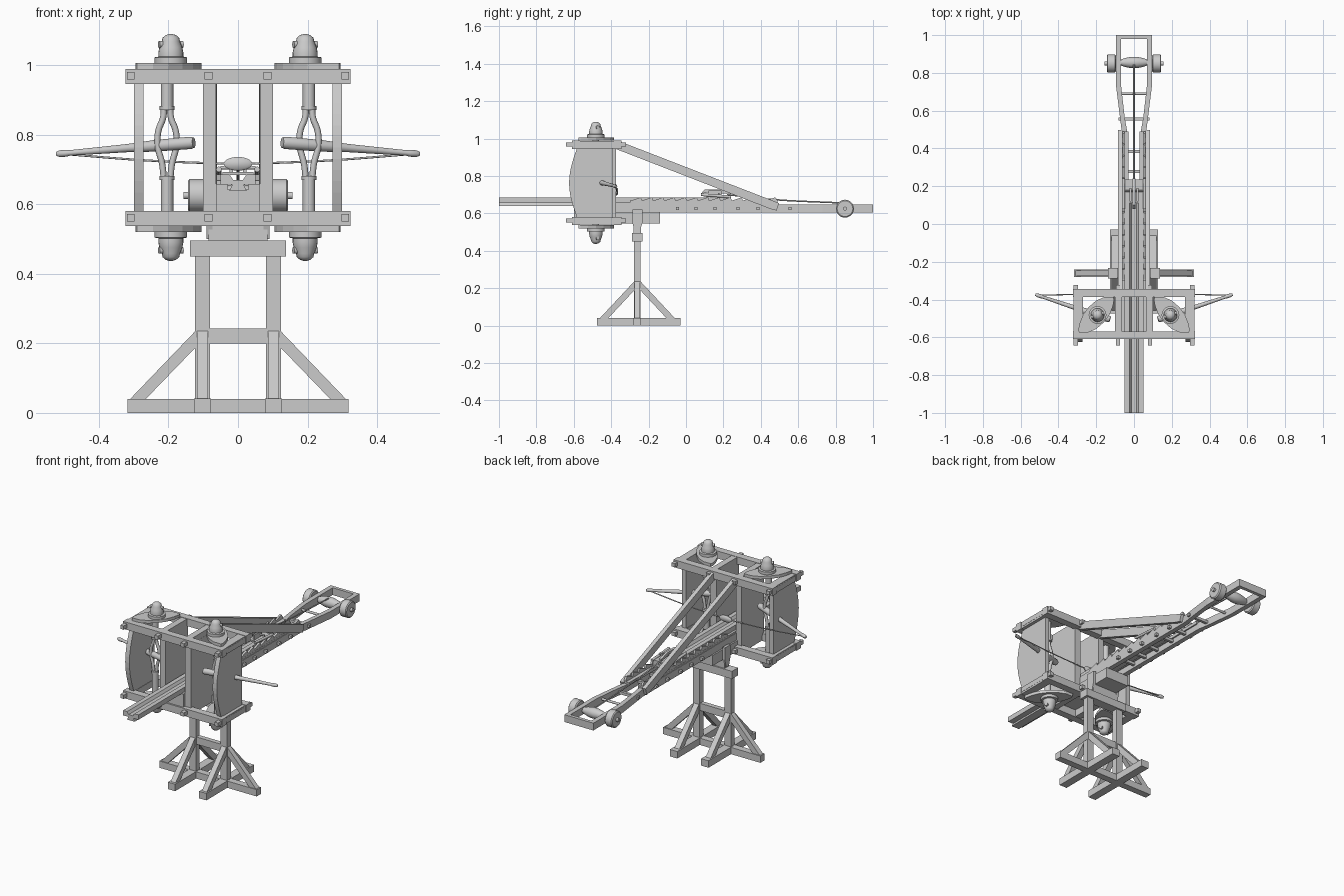
import bpy, bmesh, math
from mathutils import Vector, Matrix

grey = bpy.data.materials.new("weathered_grey")
grey.diffuse_color = (0.6, 0.6, 0.6, 1)


def finish(name, bm, smooth=False):
    bmesh.ops.recalc_face_normals(bm, faces=bm.faces)
    me = bpy.data.meshes.new(name)
    bm.to_mesh(me)
    bm.free()
    me.materials.append(grey)
    ob = bpy.data.objects.new(name, me)
    bpy.context.collection.objects.link(ob)
    if smooth:
        bpy.ops.object.select_all(action='DESELECT')
        ob.select_set(True)
        bpy.context.view_layer.objects.active = ob
        bpy.ops.object.shade_smooth_by_angle(angle=math.radians(40))
    return ob


def box(name, x0, x1, y0, y1, z0, z1):
    bm = bmesh.new()
    m = Matrix.Translation(((x0 + x1) / 2, (y0 + y1) / 2, (z0 + z1) / 2)) @ Matrix.Diagonal((x1 - x0, y1 - y0, z1 - z0, 1))
    bmesh.ops.create_cube(bm, size=1, matrix=m)
    return finish(name, bm)


def prism(name, pts, axis, lo, hi):
    """Extrude a 2D outline along an axis (remaining axes in xyz order)."""
    def place(p, d):
        c = list(p)
        c.insert(axis, d)
        return c
    bm = bmesh.new()
    a = [bm.verts.new(place(p, lo)) for p in pts]
    b = [bm.verts.new(place(p, hi)) for p in pts]
    bm.faces.new(a)
    bm.faces.new(b)
    for i in range(len(pts)):
        j = (i + 1) % len(pts)
        bm.faces.new((a[i], a[j], b[j], b[i]))
    return finish(name, bm)


def lathe(name, profile, origin, axis=(0, 0, 1), n=20):
    """Turned part: profile of (radius, distance along axis)."""
    rot = Vector(axis).to_track_quat('Z', 'Y').to_matrix()
    bm = bmesh.new()
    rings = [[bm.verts.new(Vector(origin) + rot @ Vector((r * math.cos(k * math.tau / n), r * math.sin(k * math.tau / n), h)))
              for k in range(n)] for r, h in profile]
    for a, b in zip(rings, rings[1:]):
        for k in range(n):
            bm.faces.new((a[k], a[(k + 1) % n], b[(k + 1) % n], b[k]))
    bm.faces.new(rings[0])
    bm.faces.new(rings[-1])
    return finish(name, bm, True)


def rod(name, a, b, r0, r1=None, n=10):
    d = Vector(b) - Vector(a)
    return lathe(name, [(r0, 0), (r0 if r1 is None else r1, d.length)], a, d, n)


def rope(name, pts, r):
    cu = bpy.data.curves.new(name, 'CURVE')
    cu.dimensions = '3D'
    cu.bevel_depth = r
    cu.bevel_resolution = 2
    cu.use_fill_caps = True
    sp = cu.splines.new('BEZIER')
    sp.bezier_points.add(len(pts) - 1)
    for p, co in zip(sp.bezier_points, pts):
        p.co = co
        p.handle_left_type = p.handle_right_type = 'AUTO'
    cu.materials.append(grey)
    ob = bpy.data.objects.new(name, cu)
    bpy.context.collection.objects.link(ob)


# --- Stand ---
YS = -0.26
box("base_cross_beam", -0.318, 0.318, YS - 0.02, YS + 0.02, 0, 0.04)
box("post_tie", -0.08, 0.08, YS - 0.014, YS + 0.014, 0.2, 0.243)
box("stand_cap", -0.138, 0.138, YS - 0.028, YS + 0.028, 0.45, 0.495)
box("pivot_block", -0.085, 0.085, YS - 0.02, YS + 0.02, 0.495, 0.545)
for s in (-1, 1):
    x = s * 0.102
    box("base_foot", x - 0.024, x + 0.024, -0.475, -0.03, 0, 0.041)
    box("stand_post", x - 0.021, x + 0.021, YS - 0.017, YS + 0.017, 0.03, 0.46)
    prism("side_brace", [(s * 0.31, 0.04), (s * 0.265, 0.04), (s * 0.12, 0.19), (s * 0.12, 0.238)], 1, YS - 0.015, YS + 0.015)
    for t in (-1, 1):
        prism("foot_brace", [(YS + t * 0.2, 0.04), (YS + t * 0.155, 0.04), (YS + t * 0.015, 0.19), (YS + t * 0.015, 0.238)],
              0, x - 0.016, x + 0.016)
    prism("pivot_cheek", [(YS - 0.012, 0.5), (YS + 0.012, 0.5), (YS + 0.027, 0.55), (YS + 0.027, 0.62), (YS - 0.027, 0.62), (YS - 0.027, 0.55)],
          0, s * 0.074, s * 0.09)

# --- Spring frame ---
for z in (0.537, 0.945):
    for y in (-0.61, -0.386):
        box("frame_cross_beam", -0.323, 0.323, y, y + 0.042, z, z + 0.044)
    for x in (-0.308, -0.085, 0.085, 0.308):
        box("frame_tenon_bar", x - 0.011, x + 0.011, -0.642, -0.322, z + 0.013, z + 0.035)
    for s in (-1, 1):
        box("frame_end_beam", s * 0.27, s * 0.318, -0.58, -0.37, z + 0.002, z + 0.042)
        box("frame_inner_beam", s * 0.063, s * 0.1, -0.58, -0.37, z + 0.002, z + 0.042)

# Curved washer plate outline, long diagonal from inner back to outer front
half = [(0.105, -0.4), (0.11, -0.386), (0.155, -0.386), (0.2, -0.405), (0.24, -0.44), (0.27, -0.48), (0.288, -0.525)]
plate = half + [(0.4 - x, -0.961 - y) for x, y in half]
dome = [(0.047, 0), (0.047, 0.016), (0.036, 0.018), (0.036, 0.03), (0.033, 0.045), (0.026, 0.062), (0.024, 0.072), (0.015, 0.08), (0.005, 0.083)]
for s in (-1, 1):
    bow = [(-0.39, 0.57), (-0.39, 0.955)] + [(-0.58 - 0.045 * math.sin(math.pi * k / 12), 0.955 - 0.385 * k / 12) for k in range(13)]
    prism("outer_board", bow, 0, s * 0.272, s * 0.299)
    box("inner_board", s * 0.063, s * 0.101, -0.585, -0.375, 0.57, 0.955)
    cx, cy = s * 0.193, -0.482
    for z, t in ((0.989, 1), (0.537, -1)):
        prism("washer_plate", [(s * x, y) for x, y in plate], 2, z, z + t * 0.017)
        lathe("spring_cap", dome, (cx, cy, z + t * 0.017), (0, 0, t))
        rod("cap_lever", (cx - 0.034, cy - 0.012, z + t * 0.07), (cx + 0.034, cy + 0.012, z + t * 0.07), 0.01)
    # Twisted cord bundle that parts around the arm
    rx = s * 0.204
    for z0, z1, c in ((0.5, 0.68, 0.675), (0.872, 1.0, 0.876)):
        rod("cord_bundle", (rx, cy, z0), (rx, cy, z1), 0.018, n=14)
        rod("cord_collar", (rx, cy, c - 0.006), (rx, cy, c + 0.006), 0.021, n=14)
    for d in (-1, 1):
        rope("cord_strand", [(rx + d * 0.009, cy, 0.67), (rx + d * 0.014, cy, 0.715), (rx + d * 0.027, cy, 0.77),
                             (rx + d * 0.025, cy, 0.81), (rx + d * 0.011, cy, 0.85), (rx + d * 0.009, cy, 0.88)], 0.009)
    # Throwing arm and string
    a, b = Vector((s * 0.127, -0.505, 0.777)), Vector((s * 0.512, -0.377, 0.745))
    L = (b - a).length
    lathe("throwing_arm", [(0.015, 0), (0.018, 0.01), (0.017, 0.12), (0.012, 0.2), (0.008, L - 0.03), (0.01, L - 0.02), (0.01, L), (0.006, L + 0.01)],
          a, b - a, 14)
    rope("bow_string", [b, (s * 0.25, -0.372, 0.725), (s * 0.03, -0.37, 0.716)], 0.003)
lathe("string_pad", [(0.03, -0.009), (0.041, -0.003), (0.041, 0.003), (0.03, 0.009)], (0, 0, 0), (0, 1, 0), 24).matrix_world = \
    Matrix.Translation((0, -0.372, 0.716)) @ Matrix.Diagonal((1, 1, 0.48, 1))

# --- Stock: two rails that flare around the winch ---
box("stock_block", -0.075, 0.075, -0.4, -0.14, 0.545, 0.606)
box("stock_front", -0.063, 0.063, -0.6, -0.3, 0.58, 0.642)
for s in (-1, 1):
    rail = [(0.066, -0.4), (0.066, 0.5), (0.075, 0.57), (0.095, 0.73), (0.095, 1.0),
            (0.068, 1.0), (0.068, 0.73), (0.05, 0.57), (0.038, 0.5), (0.038, -0.4)]
    prism("stock_rail", [(s * x, y) for x, y in rail], 2, 0.605, 0.648)
    box("track_strip", s * 0.03, s * 0.063, -0.6, 0.49, 0.64, 0.658)
    # Ratchet strip with slanted teeth
    teeth = [(-0.3, 0.656), (-0.3, 0.668)]
    for k in range(13):
        y = -0.3 + k * 0.06
        teeth += [(y + 0.005, 0.668), (y + 0.058, 0.686)]
    prism("ratchet", teeth + [(0.49, 0.668), (0.49, 0.656)], 0, s * 0.05, s * 0.062)
    # Long diagonal stay
    prism("diagonal_stay", [(-0.385, 0.948), (-0.385, 0.989), (-0.35, 0.983), (0.497, 0.655), (0.485, 0.615), (0.45, 0.624)],
          0, s * 0.06, s * 0.084)
    # Winch handwheels
    lathe("winch_wheel", [(0.042, 0), (0.048, 0.005), (0.048, 0.043), (0.042, 0.048)], (s * 0.096, 0.85, 0.625), (s, 0, 0), 24)
    rod("pawl", (s * 0.055, 0.08, 0.7), (s * 0.055, 0.24, 0.688), 0.008)
box("stock_end", -0.07, 0.07, 0.98, 1.0, 0.605, 0.648)
for y in (-0.045, 0.053, 0.155, 0.278, 0.385, 0.555):
    box("rail_peg", -0.083, 0.083, y - 0.008, y + 0.008, 0.617, 0.633)
rod("rear_rung", (-0.07, 0.69, 0.63), (0.07, 0.69, 0.63), 0.007)
rod("winch_axle", (-0.157, 0.85, 0.625), (0.157, 0.85, 0.625), 0.011)
lathe("winch_drum", [(0.016, -0.07), (0.024, -0.045), (0.03, -0.015), (0.03, 0.015), (0.024, 0.045), (0.016, 0.07)], (0, 0.855, 0.627), (1, 0, 0))

# --- Slider with bolt groove and dovetail key ---
prism("slider", [(-0.05, 0.656), (0.05, 0.656), (0.05, 0.685), (0.024, 0.685), (0.014, 0.67), (-0.014, 0.67), (-0.024, 0.685), (-0.05, 0.685)],
      1, -1.0, 0.235)
prism("slider_key", [(-0.025, 0.638), (0.025, 0.638), (0.016, 0.657), (-0.016, 0.657)], 1, -1.0, 0.235)

# --- Trigger and draw rope ---
box("trigger_plate", -0.045, 0.045, 0.11, 0.235, 0.684, 0.692)
rod("trigger_bar", (-0.05, 0.175, 0.705), (0.05, 0.175, 0.705), 0.005)
for s in (-1, 1):
    box("trigger_bracket", s * 0.014, s * 0.024, 0.12, 0.19, 0.69, 0.722)
prism("trigger_claw", [(0.08, 0.705), (0.1, 0.728), (0.18, 0.728), (0.24, 0.712), (0.24, 0.703), (0.12, 0.712)], 0, -0.007, 0.007)
rope("draw_rope", [(0, 0.22, 0.7), (0, 0.45, 0.675), (0, 0.845, 0.655)], 0.004)
